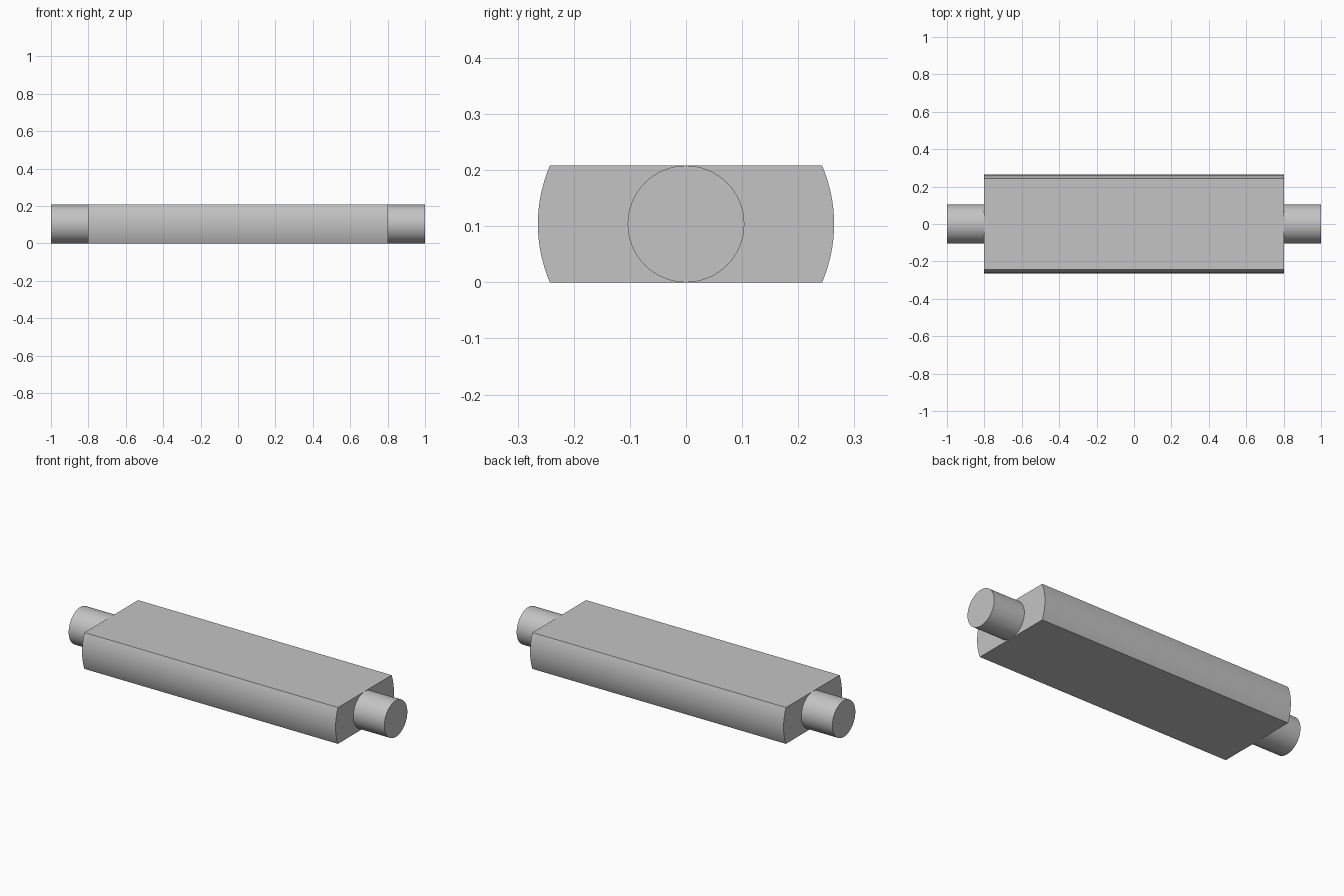
import bpy, bmesh, math

if "Cube" in bpy.data.objects:
    bpy.data.objects.remove(bpy.data.objects["Cube"])

R_BODY, R_STUB = 0.264, 0.104   # barrel radius, end shaft radius (= half height)
X_BODY, X_END = 0.803, 1.0
ZC = R_STUB

steel = bpy.data.materials.new("light_grey_steel")
steel.diffuse_color = (0.55, 0.55, 0.55, 1)
steel.use_nodes = True
steel.node_tree.nodes["Principled BSDF"].inputs["Base Color"].default_value = steel.diffuse_color


def extrude_x(name, profile, x0, x1):
    """Sweep a closed (y, z) profile along x, with capped ends."""
    bm = bmesh.new()
    face = bm.faces.new([bm.verts.new((x0, y, z + ZC)) for y, z in profile])
    ext = bmesh.ops.extrude_face_region(bm, geom=[face], use_keep_orig=True)
    verts = [v for v in ext["geom"] if isinstance(v, bmesh.types.BMVert)]
    bmesh.ops.translate(bm, verts=verts, vec=(x1 - x0, 0, 0))
    bmesh.ops.recalc_face_normals(bm, faces=bm.faces)
    mesh = bpy.data.meshes.new(name)
    bm.to_mesh(mesh)
    bm.free()
    mesh.materials.append(steel)
    ob = bpy.data.objects.new(name, mesh)
    bpy.context.collection.objects.link(ob)
    bpy.ops.object.select_all(action='DESELECT')
    ob.select_set(True)
    bpy.context.view_layer.objects.active = ob
    bpy.ops.object.shade_smooth_by_angle(angle=math.radians(30))
    return ob


def arc(radius, a0, a1, n):
    return [(radius * math.cos(a0 + (a1 - a0) * i / n),
             radius * math.sin(a0 + (a1 - a0) * i / n)) for i in range(n + 1)]


# Main bar: round barrel with flat top and bottom
half = math.asin(R_STUB / R_BODY)
sides = arc(R_BODY, -half, half, 16) + arc(R_BODY, math.pi - half, math.pi + half, 16)
extrude_x("flattened_bar", sides, -X_BODY, X_BODY)

# Round shaft stubs at both ends
circle = arc(R_STUB, 0, 2 * math.pi, 64)[:-1]
for side, s in (("left", -1), ("right", 1)):
    extrude_x(side + "_shaft_stub", circle, s * X_BODY, s * X_END)
